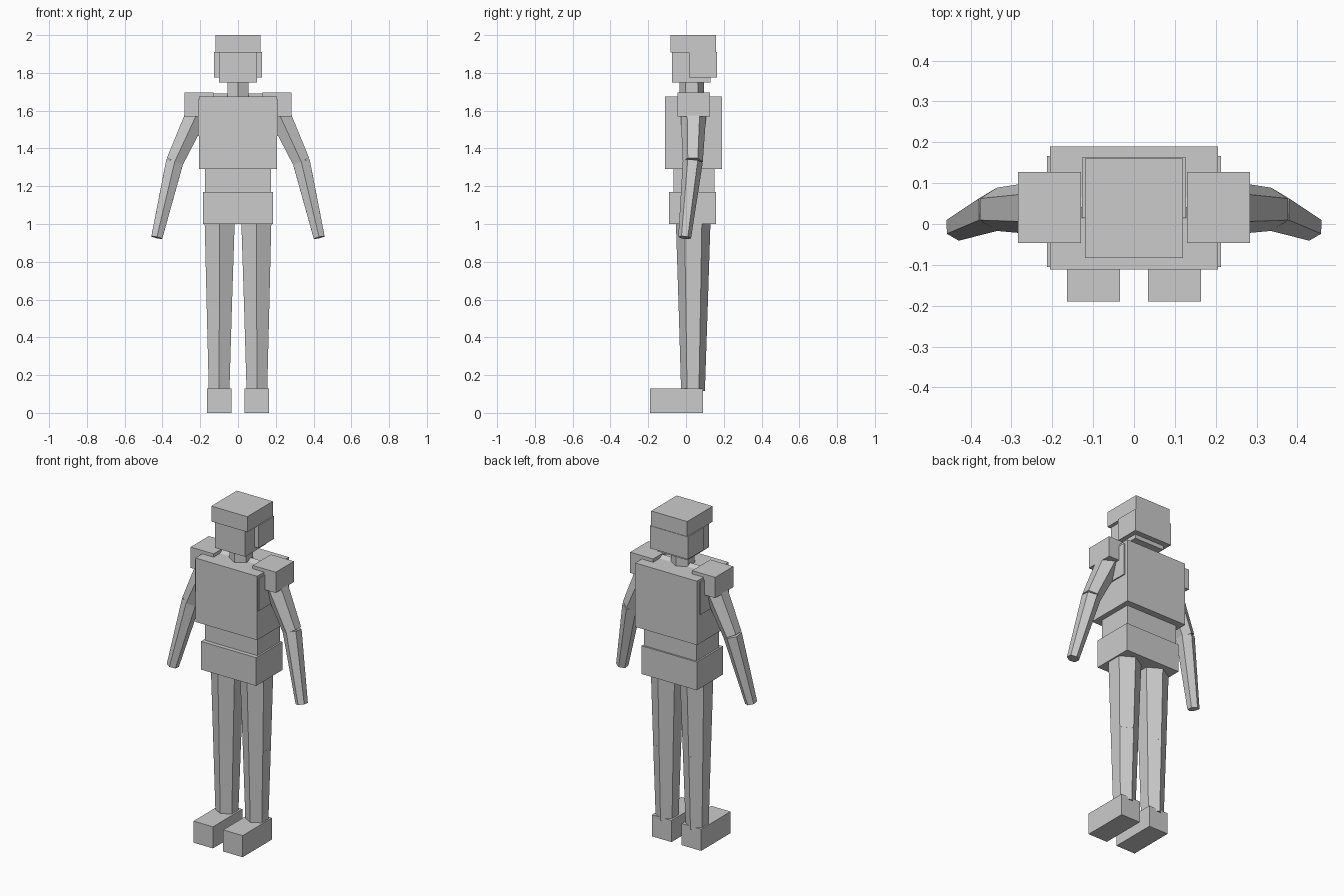
import bpy
import bmesh
import math
from mathutils import Vector

if "Cube" in bpy.data.objects:
    bpy.data.objects.remove(bpy.data.objects["Cube"], do_unlink=True)

grey = bpy.data.materials.new("plain_grey")
grey.use_nodes = True
grey.diffuse_color = (0.6, 0.6, 0.6, 1)
grey.node_tree.nodes["Principled BSDF"].inputs["Base Color"].default_value = (0.6, 0.6, 0.6, 1)


def finish(bm, name):
    bmesh.ops.recalc_face_normals(bm, faces=bm.faces)
    mesh = bpy.data.meshes.new(name)
    bm.to_mesh(mesh)
    bm.free()
    mesh.materials.append(grey)
    obj = bpy.data.objects.new(name, mesh)
    bpy.context.collection.objects.link(obj)
    return obj


def box(name, x, y, z):
    """Box from (min, max) ranges on each axis."""
    bm = bmesh.new()
    bmesh.ops.create_cube(bm, size=1)
    for v in bm.verts:
        v.co = [(lo + hi) / 2 + c * (hi - lo) for c, (lo, hi) in zip(v.co, (x, y, z))]
    return finish(bm, name)


def limb(name, start, end, r1, r2):
    """Tapered six-sided prism with one edge facing the front."""
    start, end = Vector(start), Vector(end)
    axis = (end - start).normalized()
    ref = Vector((0, 0, 1)) if abs(axis.x) > 0.9 else Vector((0, -1, 0))
    side = (ref - axis * ref.dot(axis)).normalized()
    other = axis.cross(side)
    bm = bmesh.new()
    rings = []
    for centre, r in ((start, r1), (end, r2)):
        rings.append([bm.verts.new(centre + r * (side * math.cos(a) + other * math.sin(a)))
                      for a in (i * math.pi / 3 for i in range(6))])
    for i in range(6):
        j = (i + 1) % 6
        bm.faces.new((rings[0][i], rings[0][j], rings[1][j], rings[1][i]))
    for ring in rings:
        bm.faces.new(ring)
    return finish(bm, name)


# Head and neck
box("face", (-0.1, 0.1), (-0.075, 0.13), (1.75, 1.92))
box("hair_top", (-0.12, 0.12), (-0.083, 0.16), (1.907, 2.0))
box("hair_back", (-0.127, 0.127), (0.015, 0.163), (1.775, 1.91))
limb("neck", (0, 0.03, 1.64), (0, 0.03, 1.77), 0.066, 0.064)

# Trunk
box("chest", (-0.206, 0.206), (-0.112, 0.19), (1.29, 1.675))
box("chest_sides", (-0.213, 0.213), (-0.105, 0.167), (1.465, 1.66))
box("waist", (-0.174, 0.174), (-0.065, 0.15), (1.16, 1.3))
box("hips", (-0.184, 0.184), (-0.09, 0.16), (1.0, 1.17))

# Mirrored limbs
for side, s in (("left", 1), ("right", -1)):
    def span(a, b):
        return tuple(sorted((s * a, s * b)))

    limb(side + "_collar", (s * 0.02, 0.04, 1.635), (s * 0.2, 0.04, 1.635), 0.055, 0.055)
    box(side + "_shoulder", span(0.13, 0.284), (-0.046, 0.127), (1.57, 1.695))
    elbow = (s * 0.335, 0.036, 1.33)
    limb(side + "_upper_arm", (s * 0.205, 0.04, 1.61), elbow, 0.069, 0.053)
    limb(side + "_forearm", elbow, (s * 0.43, -0.007, 0.928), 0.053, 0.034)

    knee = (s * 0.099, 0.038, 0.56)
    limb(side + "_thigh", (s * 0.097, 0.038, 1.02), knee, 0.092, 0.077)
    limb(side + "_shin", knee, (s * 0.1, 0.037, 0.115), 0.077, 0.063)
    box(side + "_foot", span(0.034, 0.164), (-0.19, 0.09), (0, 0.13))
